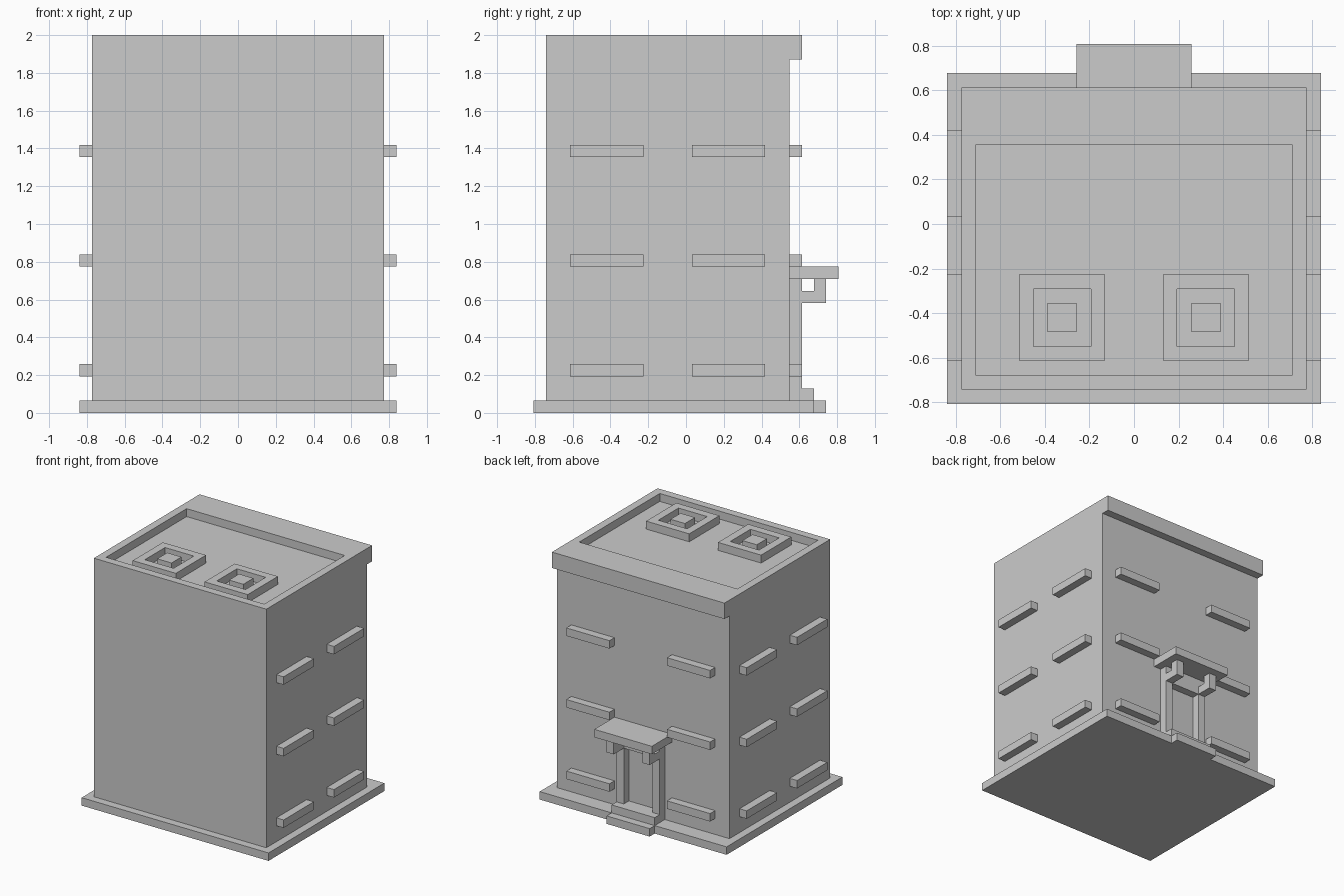
import bpy, bmesh
from mathutils import Vector

if "Cube" in bpy.data.objects:
    bpy.data.objects.remove(bpy.data.objects["Cube"])

# The model sits on a regular grid: 31 cells tall = 2 units.
# Grid coordinates: x is centred, y runs 0..25 front to back, z runs 0..31.
U = 2 / 31
Y_MID = 12.5


def pos(x, y, z):
    return Vector((x * U, (y - Y_MID) * U, z * U))


def finish(name, bm):
    bmesh.ops.recalc_face_normals(bm, faces=bm.faces)
    mesh = bpy.data.meshes.new(name)
    bm.to_mesh(mesh)
    bm.free()
    obj = bpy.data.objects.new(name, mesh)
    bpy.context.collection.objects.link(obj)
    return obj


def prism_bm(points, axis, lo, hi):
    """Extrude a 2D profile along one axis (profile uses the other two, in order)."""
    def place(p, t):
        c = list(p)
        c.insert("xyz".index(axis), t)
        return pos(*c)
    bm = bmesh.new()
    a = [bm.verts.new(place(p, lo)) for p in points]
    b = [bm.verts.new(place(p, hi)) for p in points]
    n = len(points)
    bm.faces.new(a)
    bm.faces.new(b)
    for i in range(n):
        j = (i + 1) % n
        bm.faces.new((a[i], a[j], b[j], b[i]))
    bmesh.ops.recalc_face_normals(bm, faces=bm.faces)
    return bm


def prism(name, points, axis, lo, hi):
    return finish(name, prism_bm(points, axis, lo, hi))


def rect(x0, x1, y0, y1):
    return [(x0, y0), (x1, y0), (x1, y1), (x0, y1)]


def box(name, x0, x1, y0, y1, z0, z1):
    return prism(name, rect(x0, x1, y0, y1), "z", z0, z1)


def top_face(bm):
    return max(bm.faces, key=lambda f: f.calc_center_median().z + f.normal.z)


def sink_top(bm, back=None):
    """Leave a one-cell rim round the top face and sink the rest by one cell."""
    f = top_face(bm)
    bmesh.ops.inset_individual(bm, faces=[f], thickness=U, use_even_offset=True)
    if back is not None:
        y_max = max(v.co.y for v in f.verts)
        for v in f.verts:
            if v.co.y > y_max - 1e-4:
                v.co.y = (back - Y_MID) * U
    bmesh.ops.inset_individual(bm, faces=[f], thickness=0, depth=-U)
    return f


# Ground slab
box("ground_slab", -13, 13, 0, 23, 0, 1)

# Building body with overhanging cornice and sunken roof
bm = prism_bm([(1, 1), (21, 1), (21, 29), (22, 29), (22, 31), (1, 31)], "x", -12, 12)
sink_top(bm, back=18)
finish("building_body", bm)

# Roof vents: a square ring round a small block
for side, x in (("left", -5), ("right", 5)):
    bm = prism_bm(rect(x - 3, x + 3, 3, 9), "z", 30, 31)
    floor = sink_top(bm)
    bottom = min(bm.faces, key=lambda f: f.calc_center_median().z + f.normal.z)
    bmesh.ops.delete(bm, geom=[floor, bottom], context="FACES")
    finish(f"roof_vent_ring_{side}", bm)
    box(f"roof_vent_core_{side}", x - 1, x + 1, 5, 7, 30, 31)

# Window ledges on three floors: both sides and the entrance wall
for floor_no, z in enumerate((3, 12, 21), 1):
    for side, x in (("left", -13), ("right", 12)):
        for place, y in (("front", 3), ("back", 13)):
            box(f"ledge_{side}_{place}_{floor_no}", x, x + 1, y, y + 6, z, z + 1)
    for side, x in (("left", -10), ("right", 4)):
        box(f"ledge_entrance_{side}_{floor_no}", x, x + 6, 21, 22, z, z + 1)

# Entrance steps
box("entrance_step_upper", -3, 3, 21, 23, 1, 2)
box("entrance_step_lower", -3, 3, 23, 24, 0, 1)

# Door frame: two posts and a lintel
prism("door_frame", [(-3, 2), (-2, 2), (-2, 9), (2, 9), (2, 2), (3, 2),
                     (3, 11), (-3, 11)], "y", 21, 22)

# Canopy and its hooked brackets
box("canopy", -4, 4, 21, 25, 11, 12)
for side, x in (("left", -3), ("right", 2)):
    prism(f"canopy_bracket_{side}", [(22, 9), (24, 9), (24, 11), (23, 11),
                                     (23, 10), (22, 10)], "x", x, x + 1)
